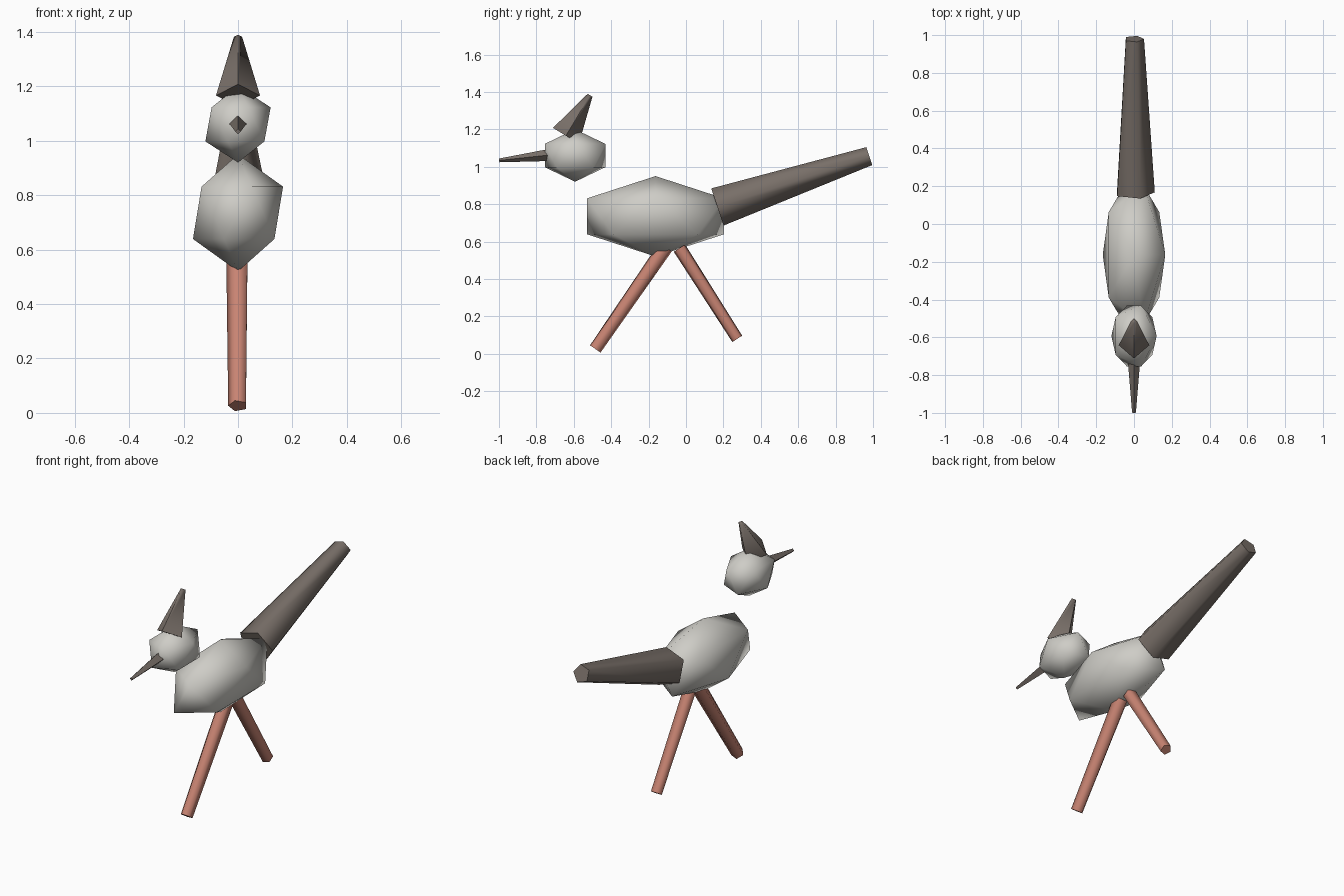
import bpy, bmesh, math
from mathutils import Matrix, Vector

cube = bpy.data.objects.get("Cube")
if cube:
    bpy.data.objects.remove(cube, do_unlink=True)


def material(name, r, g, b):
    m = bpy.data.materials.new(name)
    m.use_nodes = True
    m.diffuse_color = (r, g, b, 1)
    m.node_tree.nodes["Principled BSDF"].inputs["Base Color"].default_value = (r, g, b, 1)
    return m


pale = material("pale grey", 0.62, 0.61, 0.57)
brown = material("grey brown", 0.19, 0.16, 0.14)
coral = material("coral", 0.58, 0.23, 0.17)


def add_object(name, bm, mat, smooth):
    mesh = bpy.data.meshes.new(name)
    bm.to_mesh(mesh)
    bm.free()
    mesh.materials.append(mat)
    obj = bpy.data.objects.new(name, mesh)
    bpy.context.scene.collection.objects.link(obj)
    bpy.ops.object.select_all(action="DESELECT")
    obj.select_set(True)
    bpy.context.view_layer.objects.active = obj
    bpy.ops.object.shade_smooth_by_angle(angle=math.radians(smooth))
    return obj


def blob(name, centre, radii):
    """Stretched icosahedron."""
    bm = bmesh.new()
    bmesh.ops.create_icosphere(bm, subdivisions=1, radius=1)
    bmesh.ops.transform(bm, matrix=Matrix.Translation(centre) @ Matrix.Diagonal((*radii, 1)),
                        verts=bm.verts)
    return add_object(name, bm, pale, 60)


def taper(name, start, end, r_start, r_end, sides, mat, side=1):
    """Tapered tube in the x = 0 plane, one corner towards side * x, shell facing inwards."""
    a, b = Vector((0, *start)), Vector((0, *end))
    across = Vector((side, 0, 0))
    up = (b - a).normalized().cross(across)
    bm = bmesh.new()
    rings = []
    for centre, r in ((a, r_start), (b, r_end)):
        turns = [2 * math.pi * i / sides for i in range(sides)]
        rings.append([bm.verts.new(centre + r * (across * math.cos(t) + up * math.sin(t)))
                      for t in turns])
    for i in range(sides):
        j = (i + 1) % sides
        bm.faces.new((rings[0][i], rings[0][j], rings[1][j], rings[1][i]))
    for ring in rings:
        bm.faces.new(ring)
    bmesh.ops.recalc_face_normals(bm, faces=bm.faces)
    bmesh.ops.reverse_faces(bm, faces=bm.faces)
    return add_object(name, bm, mat, 80)


# Body and head
blob("body", (0, -0.163, 0.735), (0.185, 0.43, 0.215))
blob("head", (0, -0.593, 1.06), (0.134, 0.19, 0.14))

# Tail, crest and beak
taper("tail", (0.168, 0.785), (0.98, 1.057), 0.11, 0.053, 5, brown)
taper("crest", (-0.642, 1.166), (-0.513, 1.382), 0.081, 0.015, 4, brown)
taper("beak", (-0.72, 1.064), (-0.999, 1.034), 0.033, 0.01, 4, brown)

# Legs
taper("front_leg", (-0.11, 0.57), (-0.485, 0.026), 0.043, 0.036, 5, coral, -1)
taper("back_leg", (-0.035, 0.565), (0.274, 0.08), 0.038, 0.033, 5, coral, -1)
